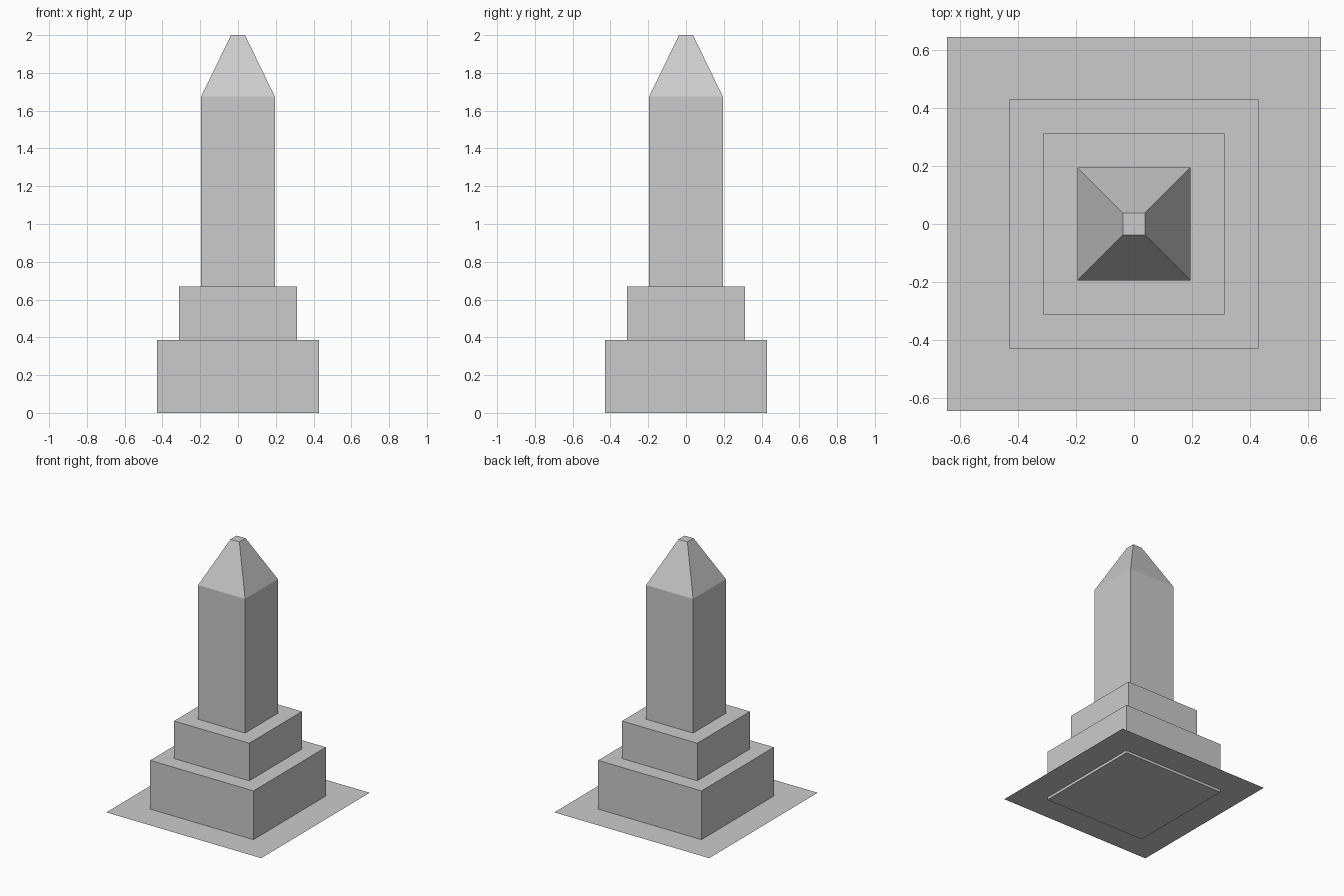
import bpy
import bmesh

if "Cube" in bpy.data.objects:
    bpy.data.objects.remove(bpy.data.objects["Cube"])


def square_loft(name, sections):
    """Closed square tower; sections are (half_width, z) from bottom to top."""
    bm = bmesh.new()
    rings = []
    for h, z in sections:
        rings.append([bm.verts.new((x * h, y * h, z))
                      for x, y in ((-1, -1), (1, -1), (1, 1), (-1, 1))])
    for low, high in zip(rings, rings[1:]):
        for i in range(4):
            j = (i + 1) % 4
            bm.faces.new((low[i], low[j], high[j], high[i]))
    if len(rings) > 1:
        bm.faces.new(rings[0][::-1])
    bm.faces.new(rings[-1])
    mesh = bpy.data.meshes.new(name)
    bm.to_mesh(mesh)
    bm.free()
    obj = bpy.data.objects.new(name, mesh)
    bpy.context.collection.objects.link(obj)
    return obj


# Thin ground sheet, sitting just above the underside of the plinth
square_loft("ground_sheet", [(0.643, 0.02)])

# Two stepped base blocks
square_loft("lower_plinth", [(0.429, 0.0), (0.429, 0.386)])
square_loft("upper_plinth", [(0.312, 0.386), (0.312, 0.668)])

# Straight shaft with a blunt pyramid cap
square_loft("obelisk_shaft", [(0.195, 0.668), (0.195, 1.675), (0.037, 2.0)])
